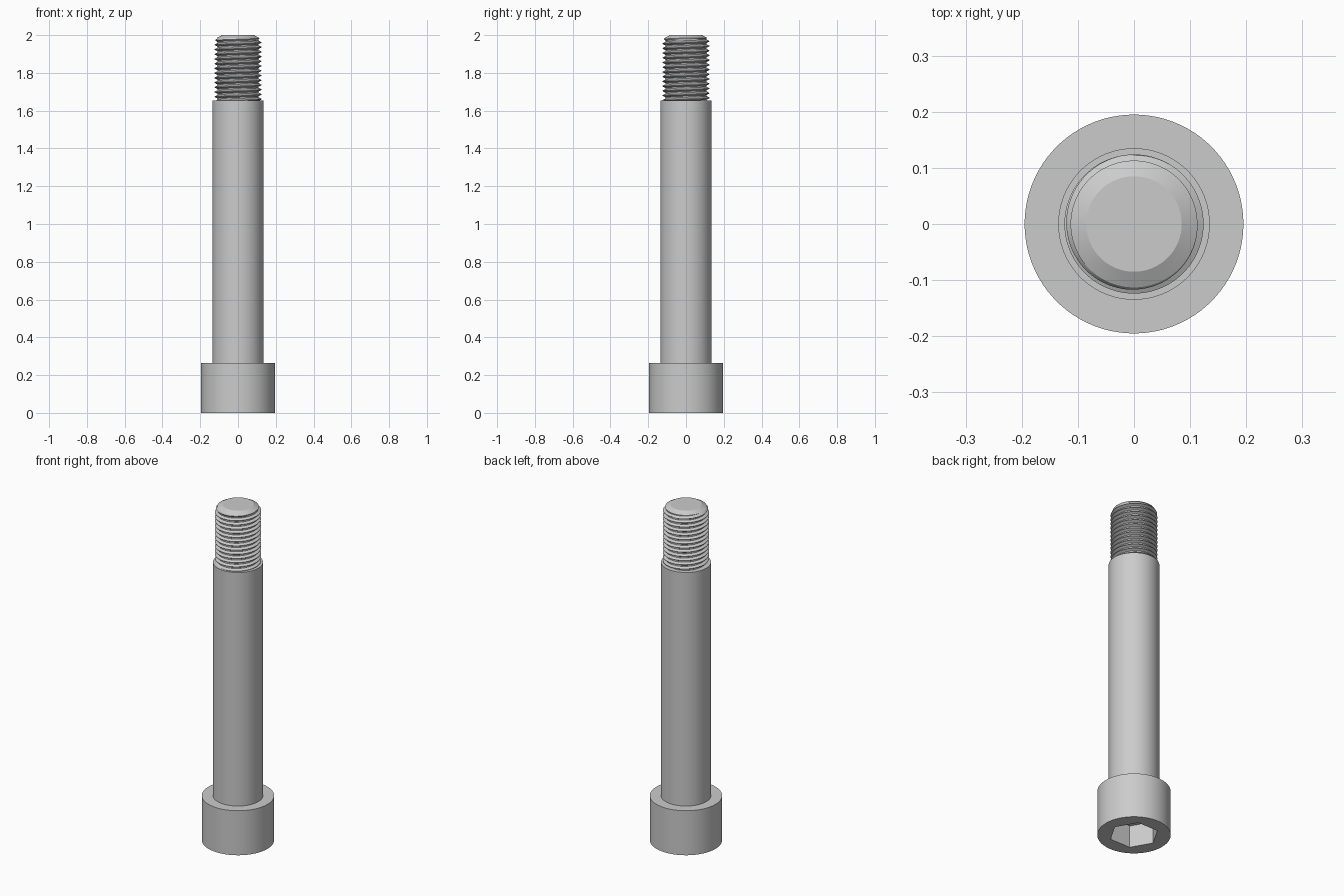
import bpy
import bmesh
from math import pi, cos, sin, radians

if "Cube" in bpy.data.objects:
    bpy.data.objects.remove(bpy.data.objects["Cube"])

SEGMENTS = 96
steel = bpy.data.materials.new("steel_grey")
steel.use_nodes = True
GREY = (0.6, 0.6, 0.6, 1)
steel.diffuse_color = GREY
steel.node_tree.nodes["Principled BSDF"].inputs["Base Color"].default_value = GREY


def finish(bm, name):
    """Turn a bmesh into a shaded, coloured object."""
    bmesh.ops.remove_doubles(bm, verts=bm.verts, dist=0.00005)
    bmesh.ops.recalc_face_normals(bm, faces=bm.faces)
    mesh = bpy.data.meshes.new(name)
    bm.to_mesh(mesh)
    bm.free()
    mesh.materials.append(steel)
    obj = bpy.data.objects.new(name, mesh)
    bpy.context.collection.objects.link(obj)
    bpy.ops.object.select_all(action="DESELECT")
    obj.select_set(True)
    bpy.context.view_layer.objects.active = obj
    bpy.ops.object.shade_smooth_by_angle(angle=radians(20))
    return obj


def circle(angle):
    return 1


def hexagon(angle):
    """Radius of a unit hexagon with a corner on the x axis."""
    return cos(pi / 6) / cos(angle % (pi / 3) - pi / 6)


def skin(name, sections):
    """Join stacked (shape, radius, height) rings and cap both ends."""
    bm = bmesh.new()
    rings = []
    for shape, radius, z in sections:
        ring = []
        for i in range(SEGMENTS):
            a = 2 * pi * i / SEGMENTS
            r = radius * shape(a)
            ring.append(bm.verts.new((r * cos(a), r * sin(a), z)))
        rings.append(ring)
    for low, high in zip(rings, rings[1:]):
        for i in range(SEGMENTS):
            j = (i + 1) % SEGMENTS
            bm.faces.new((low[i], low[j], high[j], high[i]))
    bm.faces.new(rings[0])
    bm.faces.new(rings[-1])
    return finish(bm, name)


# Head with hexagonal socket, plain shank and chamfered tip
HEAD_TOP, SHOULDER, THREAD_TOP = 0.265, 1.655, 1.985
skin("head", [(hexagon, 0.132, 0.13), (hexagon, 0.132, 0),
              (circle, 0.195, 0), (circle, 0.195, HEAD_TOP)])
skin("shank", [(circle, 0.135, HEAD_TOP - 0.05), (circle, 0.135, SHOULDER)])
skin("tip", [(circle, 0.1, 1.97), (circle, 0.1, THREAD_TOP),
             (circle, 0.113, THREAD_TOP), (circle, 0.085, 2)])

# Right-handed helical thread, trimmed flat at both ends
PITCH, ROOT, CREST = 0.025, 0.109, 0.124
BREAKS = (0.125, 0.4375, 0.5625, 0.875)


def thread_radius(phase, z):
    wave = 1 - abs(2 * (phase % 1) - 1)
    height = min(max((wave - 0.25) / 0.625, 0), 1)
    fade = 0.113 + 0.6 * (THREAD_TOP - z)
    return min(ROOT + (CREST - ROOT) * height, fade)


bm = bmesh.new()
rows = []
for turn in range(-1, 17):
    for step in BREAKS:
        row = []
        for i in range(SEGMENTS):
            z = SHOULDER + PITCH * (turn + step + i / SEGMENTS)
            z = min(max(z, SHOULDER), THREAD_TOP)
            r = thread_radius((z - SHOULDER) / PITCH - i / SEGMENTS, z)
            a = pi / 2 + 2 * pi * i / SEGMENTS
            row.append(bm.verts.new((r * cos(a), r * sin(a), z)))
        rows.append(row)
for k in range(len(rows) - len(BREAKS) - 1):
    for i in range(SEGMENTS):
        # The last column joins the first column one turn higher
        j = (i + 1) % SEGMENTS
        n = k if j else k + len(BREAKS)
        bm.faces.new((rows[k][i], rows[n][j], rows[n + 1][j], rows[k + 1][i]))
# First-column rows below the shoulder have no neighbour on their left
loose = [v for v in bm.verts if not v.link_faces]
bmesh.ops.delete(bm, geom=loose, context="VERTS")
finish(bm, "thread")
